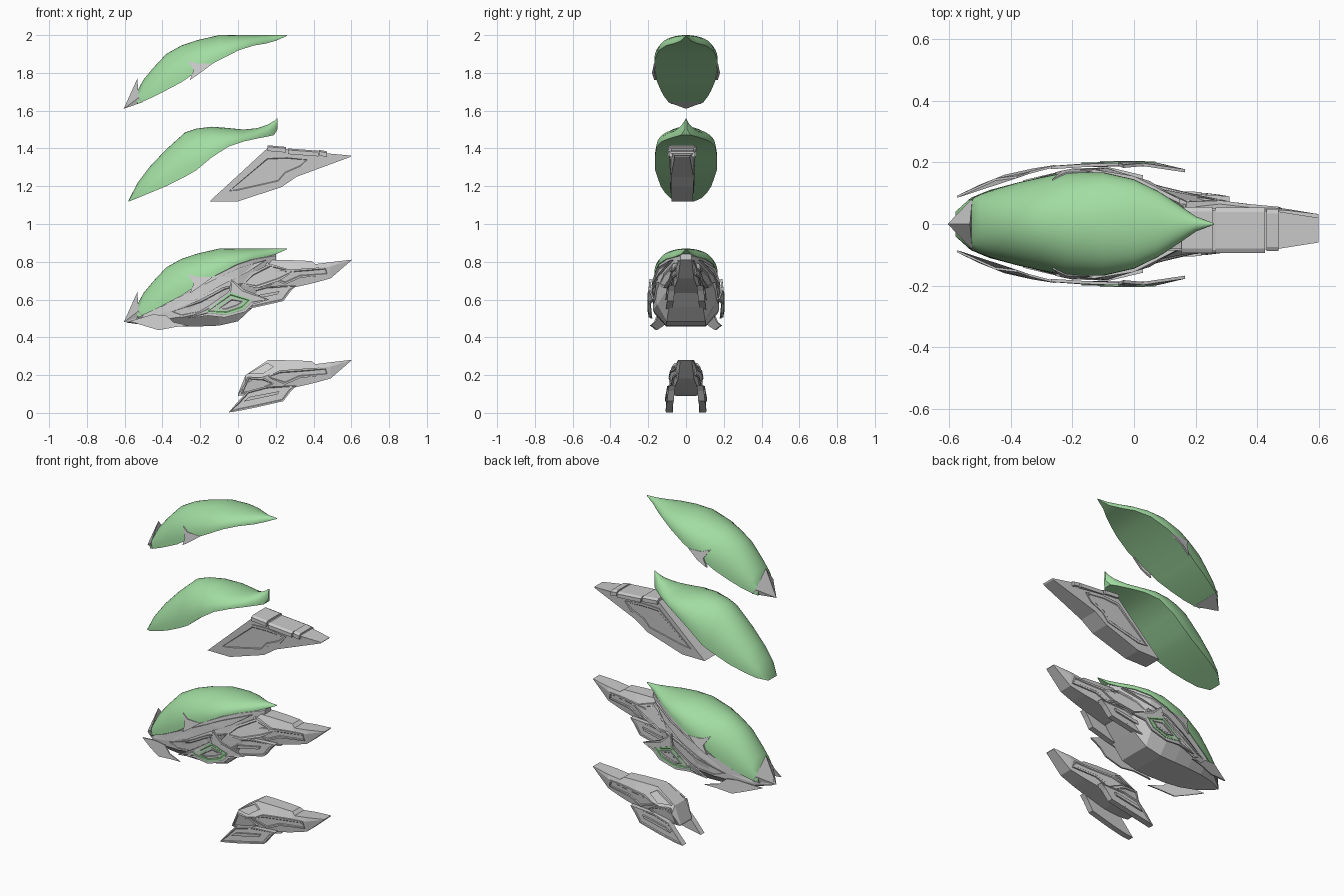
import bpy, bmesh, math

green = bpy.data.materials.new("green_paint")
green.diffuse_color = (0.36, 0.72, 0.36, 1)


def finish(name, bm, mat=None, smooth=None, recalc=True):
    if recalc:
        bmesh.ops.recalc_face_normals(bm, faces=bm.faces)
    me = bpy.data.meshes.new(name)
    bm.to_mesh(me)
    bm.free()
    ob = bpy.data.objects.new(name, me)
    bpy.context.collection.objects.link(ob)
    if mat:
        me.materials.append(mat)
    if smooth:
        bpy.ops.object.select_all(action='DESELECT')
        ob.select_set(True)
        bpy.context.view_layer.objects.active = ob
        bpy.ops.object.shade_smooth_by_angle(angle=math.radians(smooth))
    return ob


def loft(name, rings, mat=None, smooth=None):
    """Skin a row of closed sections and cap both ends."""
    bm = bmesh.new()
    vs = [[bm.verts.new(p) for p in r] for r in rings]
    n = len(rings[0])
    for a, b in zip(vs, vs[1:]):
        for i in range(n):
            j = (i + 1) % n
            bm.faces.new((a[i], b[i], b[j], a[j]))
    bm.faces.new(vs[0])
    bm.faces.new(vs[-1])
    return finish(name, bm, mat, smooth)


def plate(name, pts, thick, dz=0, mat=None, rim=0.0, sink=0.0, y0=0):
    """Panel from (x, z, y) outline, on both flanks, with an inset face."""
    for s in (1, -1):
        bm = bmesh.new()
        out = [bm.verts.new((x, y0 + s * y, z + dz)) for x, z, y in pts]
        inn = [bm.verts.new((x, y0 + s * (y - thick), z + dz)) for x, z, y in pts]
        n = len(pts)
        face = bm.faces.new(out)
        bm.faces.new(inn[::-1])
        for i in range(n):
            bm.faces.new((out[i], inn[i], inn[(i + 1) % n], out[(i + 1) % n]))
        bmesh.ops.recalc_face_normals(bm, faces=bm.faces)
        if rim:
            bmesh.ops.inset_individual(bm, faces=[face], thickness=rim, depth=0)
            bmesh.ops.inset_individual(bm, faces=[face], thickness=0.004, depth=sink)
        finish(name + ("_left" if s > 0 else "_right"), bm, mat, recalc=False)


def shell(name, stations, dz):
    """Dome with flat underside: (x, top z, rim z, half width) sections."""
    rings = []
    for x, zt, zb, w in stations:
        ring = []
        for i in range(25):
            t = math.pi * (i / 24 - 0.5)
            ring.append((x, w * math.sin(t), dz + zb + (zt - zb) * max(0, math.cos(t)) ** 0.9))
        rings.append(ring)
    return loft(name, rings, green, 40)


def crest_shell(dz):
    # Long smooth dome with a grey nose and side spikes
    shell("dome", [(-.535, 1.70, 1.635, .078), (-.50, 1.765, 1.65, .096),
                   (-.45, 1.825, 1.672, .114), (-.38, 1.90, 1.708, .134),
                   (-.30, 1.945, 1.75, .152), (-.22, 1.972, 1.805, .168),
                   (-.10, 2.0, 1.867, .168), (0, 2.0, 1.918, .145),
                   (.08, 2.0, 1.944, .106), (.15, 2.0, 1.956, .06),
                   (.20, 2.0, 1.970, .025), (.26, 2.0, 1.996, .002)], dz)
    bm = bmesh.new()
    tip, top = bm.verts.new((-.605, 0, 1.61 + dz)), bm.verts.new((-.533, 0, 1.77 + dz))
    side = []
    for s in (1, -1):
        a, b = (bm.verts.new((x, s * y, z + dz)) for x, y, z in
                ((-.525, .084, 1.67), (-.505, .095, 1.645)))
        bm.faces.new((tip, a, top))
        bm.faces.new((tip, b, a))
        side += [a, b]
    bm.faces.new((tip, side[1], side[3]))
    bm.faces.new((top, side[0], side[2]))
    bm.faces.new((side[0], side[1], side[3], side[2]))
    finish("nose_tip", bm)
    plate("side_spike", [(-.265, 1.865, .146), (-.22, 1.85, .168), (-.135, 1.848, .170),
                         (-.20, 1.80, .180), (-.255, 1.762, .168), (-.235, 1.815, .173)],
          .012, dz)


def neck_guard(dz):
    # Faceted spine tapering to a blade tail
    st = [(0.0, .10, .05, .095, .06, .09, .055), (.04, .20, .05, .16, .078, .095, .065),
          (.16, .28, .042, .20, .086, .105, .07), (.30, .278, .04, .215, .07, .135, .06),
          (.39, .274, .036, .225, .058, .155, .052), (.41, .258, .045, .23, .055, .16, .05),
          (.49, .268, .045, .245, .05, .182, .042), (.60, .281, .032, .28, .032, .277, .03)]
    loft("neck_spine", [[(x, wt, zt + dz), (x, wm, zm + dz), (x, wb, zb + dz),
                         (x, -wb, zb + dz), (x, -wm, zm + dz), (x, -wt, zt + dz)]
                        for x, zt, wt, zm, wm, zb, wb in st])
    plate("neck_upper_panel", [(.15, .19, .092), (.22, .225, .085), (.36, .235, .066),
                               (.47, .242, .056), (.48, .20, .052), (.33, .185, .07),
                               (.25, .15, .078)], .012, dz, None, .01, -.004)
    plate("neck_front_panel", [(.015, .10, .072), (.05, .19, .085), (.14, .185, .092),
                               (.19, .155, .088), (.12, .115, .08)], .015, dz, None, .01, -.004)
    plate("neck_brow_panel", [(.05, .205, .068), (.155, .265, .060), (.19, .245, .075),
                              (.13, .205, .087)], .012, dz)
    # Lower prongs
    plate("neck_prong", [(-.05, .002, .104), (.0, .06, .106), (.05, .115, .104),
                         (.15, .142, .10), (.31, .145, .09), (.28, .115, .095),
                         (.24, .062, .1), (.10, .03, .106), (0, .01, .108)],
          .035, dz, None, .008, -.004)
    plate("prong_rail", [(.03, .06, .110), (.06, .085, .110), (.22, .115, .104),
                         (.21, .098, .104)], .012, dz)


# Topmost crest shell on its own
crest_shell(0)

# Second shell with upswept tail
shell("swept_dome", [(-.58, 1.125, 1.118, .04), (-.53, 1.22, 1.138, .085), (-.47, 1.30, 1.163, .11),
                     (-.38, 1.395, 1.20, .134), (-.28, 1.485, 1.25, .152), (-.22, 1.505, 1.285, .163),
                     (-.14, 1.515, 1.352, .165), (-.05, 1.508, 1.41, .156), (.03, 1.50, 1.437, .127),
                     (.10, 1.507, 1.452, .088), (.16, 1.527, 1.464, .05), (.19, 1.545, 1.47, .027),
                     (.208, 1.56, 1.50, .006)], 0)

# Separate wedge-shaped neck piece, set slightly off centre
YC = -.02
wedge = [(-.15, 1.12, .056), (.16, 1.405, .062), (.22, 1.405, .066), (.31, 1.385, .066),
         (.46, 1.375, .062), (.60, 1.362, .04), (.595, 1.355, .04), (.31, 1.25, .06),
         (.23, 1.195, .06), (0, 1.12, .056)]
bm = bmesh.new()
L, R = ([bm.verts.new((x, YC + s * w, z)) for x, z, w in wedge] for s in (1, -1))
bm.faces.new(L)
bm.faces.new(R)
for i in range(len(L)):
    j = (i + 1) % len(L)
    bm.faces.new((L[i], R[i], R[j], L[j]))
finish("wedge_core", bm)
plate("wedge_side_panel", [(-.06, 1.17, .063), (.15, 1.36, .067), (.26, 1.365, .07),
                           (.38, 1.345, .066), (.34, 1.295, .066), (.26, 1.26, .065),
                           (.22, 1.215, .063), (.0, 1.165, .062)],
      .012, 0, None, .014, -.003, y0=YC)
# Stepped deck blocks on the wedge
for x0, x1, z0, z1, w in ((.155, .255, 1.417, 1.408, .075), (.265, .425, 1.40, 1.388, .074),
                          (.43, .47, 1.392, 1.385, .068)):
    loft("wedge_deck", [[(x, YC - w, z - .03), (x, YC - w, z - .008), (x, YC - w * .8, z),
                         (x, YC + w * .8, z), (x, YC + w, z - .008), (x, YC + w, z - .03)]
                        for x, z in ((x0, z0), (x1, z1))])

# Assembled helmet: crest and neck reused
crest_shell(-1.13)
neck_guard(.53)

# Helmet body under the crest: x, rim width, rim z, floor width, floor z
rings = []
for x, w, zr, wb, zb in ((-.59, .015, .488, .012, .478), (-.50, .085, .525, .062, .466),
                         (-.40, .118, .575, .09, .46), (-.30, .142, .625, .102, .458),
                         (-.20, .16, .69, .105, .458), (-.10, .166, .735, .104, .462),
                         (0, .145, .785, .102, .485), (.08, .105, .812, .09, .56),
                         (.20, .03, .832, .04, .68)):
    h = zr - zb
    half = [(wb, zb), (w * 1.05, zb + h * .3), (w * 1.06, zb + h * .6), (w * .98, zr), (w * .5, zr + .02)]
    rings.append([(x, y, z) for y, z in half] + [(x, -y, z) for y, z in half[::-1]])
loft("helmet_body", rings)

# Rim strip following the dome edge, and temple panels below it
plate("rim_strip", [(-.54, .50, .07), (-.40, .565, .126), (-.25, .645, .163), (-.13, .705, .177),
                    (.0, .765, .156), (.15, .81, .08), (.05, .745, .14), (-.09, .675, .182),
                    (-.22, .60, .174), (-.38, .535, .132)], .014)
plate("temple_panel", [(-.36, .535, .142), (-.20, .60, .18), (-.08, .665, .184), (.03, .69, .158),
                       (-.04, .60, .172), (-.18, .53, .17), (-.30, .505, .150)],
      .016, 0, None, .012, -.004)
plate("ear_fairing", [(.02, .68, .142), (.07, .74, .118), (.17, .79, .072), (.30, .75, .076),
                      (.22, .70, .092), (.10, .66, .12)], .02, 0, None, .012, -.004)

# Angular cheek guards with a green lozenge frame
plate("cheek_guard", [(-.27, .50, .188), (-.16, .565, .195), (-.05, .64, .199), (-.035, .71, .192),
                      (.03, .655, .198), (.165, .60, .178), (.08, .575, .198), (.04, .535, .198),
                      (-.07, .505, .198), (-.16, .515, .195)], .01, 0, None, .012, .002)
plate("cheek_lozenge", [(-.17, .535, .199), (-.04, .638, .203), (.07, .60, .203),
                        (.03, .55, .203), (-.06, .52, .202)], .006, 0, green, .012, -.003)
plate("cheek_core", [(-.11, .55, .205), (-.035, .61, .205), (.035, .592, .205),
                     (.0, .56, .205), (-.06, .54, .205)], .008, 0, None, .01, -.003)

# Swept jaw fins, thin blades
plate("jaw_fin", [(-.575, .485, .092), (-.45, .522, .148), (-.38, .515, .156), (-.34, .48, .170),
                  (-.255, .462, .192), (-.33, .455, .18), (-.42, .438, .160), (-.50, .462, .128)],
      .007)

# Neck guard on its own at the bottom
neck_guard(0)
